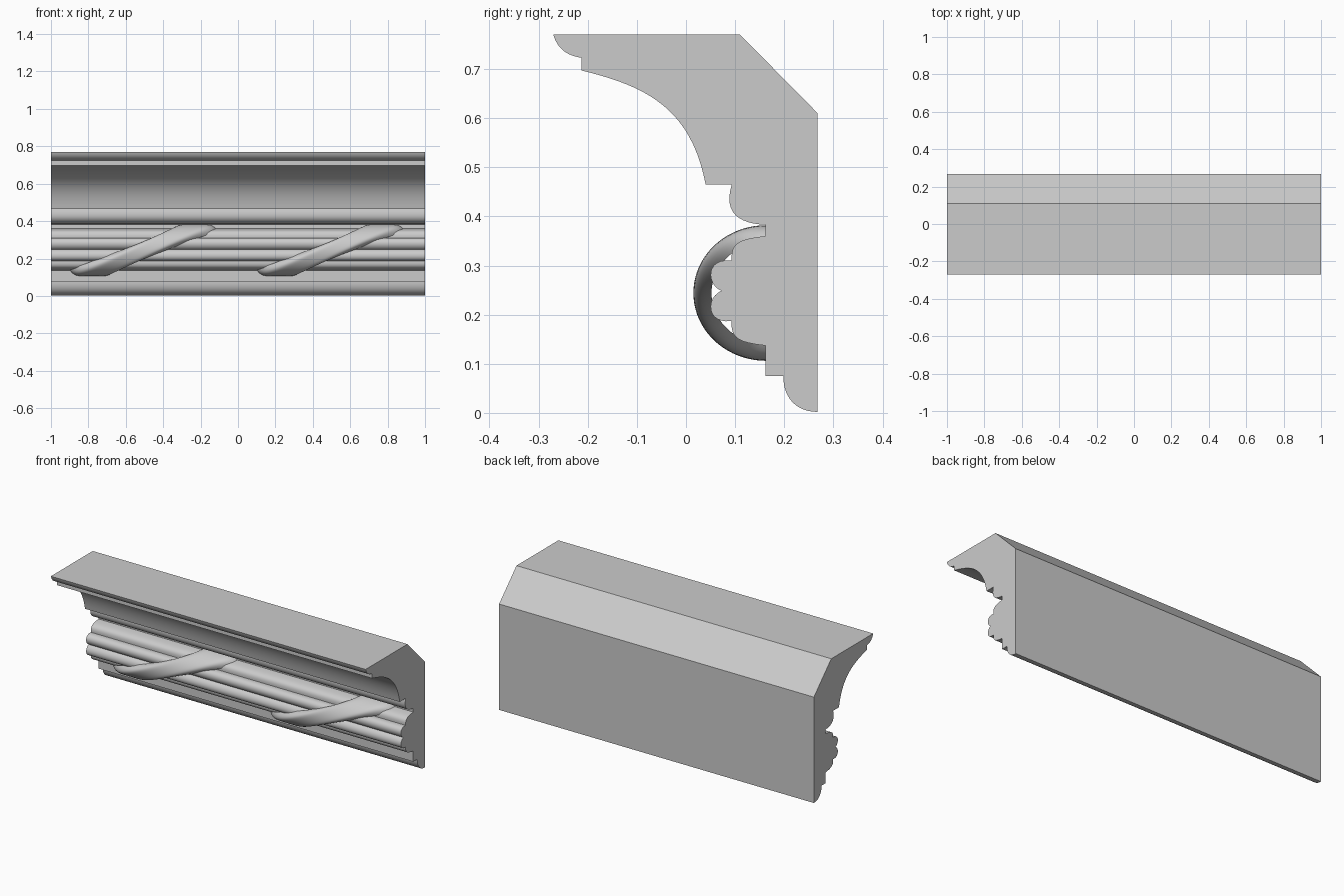
import bpy, bmesh
from math import sin, cos, pi, radians

if "Cube" in bpy.data.objects:
    bpy.data.objects.remove(bpy.data.objects["Cube"])


def bez(a, b, c, d, n=12):
    """Cubic curve in (y, z), both end points included."""
    out = []
    for i in range(n + 1):
        t = i / n
        s = 1 - t
        out.append(tuple(s**3*p + 3*s*s*t*q + 3*s*t*t*r + t**3*w
                         for p, q, r, w in zip(a, b, c, d)))
    return out


def finish(name, bm):
    bmesh.ops.remove_doubles(bm, verts=bm.verts, dist=1e-5)
    bmesh.ops.recalc_face_normals(bm, faces=bm.faces)
    me = bpy.data.meshes.new(name)
    bm.to_mesh(me)
    bm.free()
    ob = bpy.data.objects.new(name, me)
    bpy.context.collection.objects.link(ob)
    bpy.ops.object.select_all(action='DESELECT')
    ob.select_set(True)
    bpy.context.view_layer.objects.active = ob
    bpy.ops.object.shade_smooth_by_angle(angle=radians(35))
    return ob


# Cornice cross-section: back, foot ovolo, fluted half-round, cove, top lip
MID = 0.2485
flutes = bez((.162, .137), (.11, .143), (.09, .15), (.093, .187))
flutes += bez((.093, .187), (.04, .18), (.04, .235), (.072, MID))[1:]
flutes += [(y, 2*MID - z) for y, z in reversed(flutes[:-1])]

profile = [(.11, .77), (.268, .61)]
profile += bez((.268, .002), (.225, .002), (.198, .03), (.198, .075))
profile += [(.162, .075)] + flutes
profile += bez((.162, .383), (.11, .385), (.075, .405), (.093, .465))
profile += bez((.04, .465), (.01, .62), (-.08, .665), (-.213, .697), 20)
profile += bez((-.213, .723), (-.243, .727), (-.262, .742), (-.27, .77))

bm = bmesh.new()
face = bm.faces.new([bm.verts.new((-1, y, z)) for y, z in profile])
ext = bmesh.ops.extrude_face_region(bm, geom=[face], use_keep_orig=True)
verts = [g for g in ext['geom'] if isinstance(g, bmesh.types.BMVert)]
bmesh.ops.translate(bm, verts=verts, vec=(2, 0, 0))
finish("cornice_moulding", bm)


# Ribbons winding over the fluted half-round, edges rolled inward
def ribbon(name, cx, nu=24, nv=40):
    bm = bmesh.new()
    rows = []
    for j in range(nv + 1):
        a = -pi/2 + pi*j/nv
        row = []
        for i in range(nu + 1):
            u = sin(pi/2 * (2*i/nu - 1))
            r = 1 - .25*abs(u)**6
            row.append(bm.verts.new((cx + .275*sin(a) + .12*u,
                                     .163 - .148*r*cos(a),
                                     .244 + .138*r*sin(a))))
        rows.append(row)
    for p, q in zip(rows, rows[1:]):
        for i in range(nu):
            bm.faces.new((p[i], p[i+1], q[i+1], q[i]))
    finish(name, bm)


for k, cx in enumerate((-.505, .495)):
    ribbon(f"ribbon_{k + 1}", cx)
